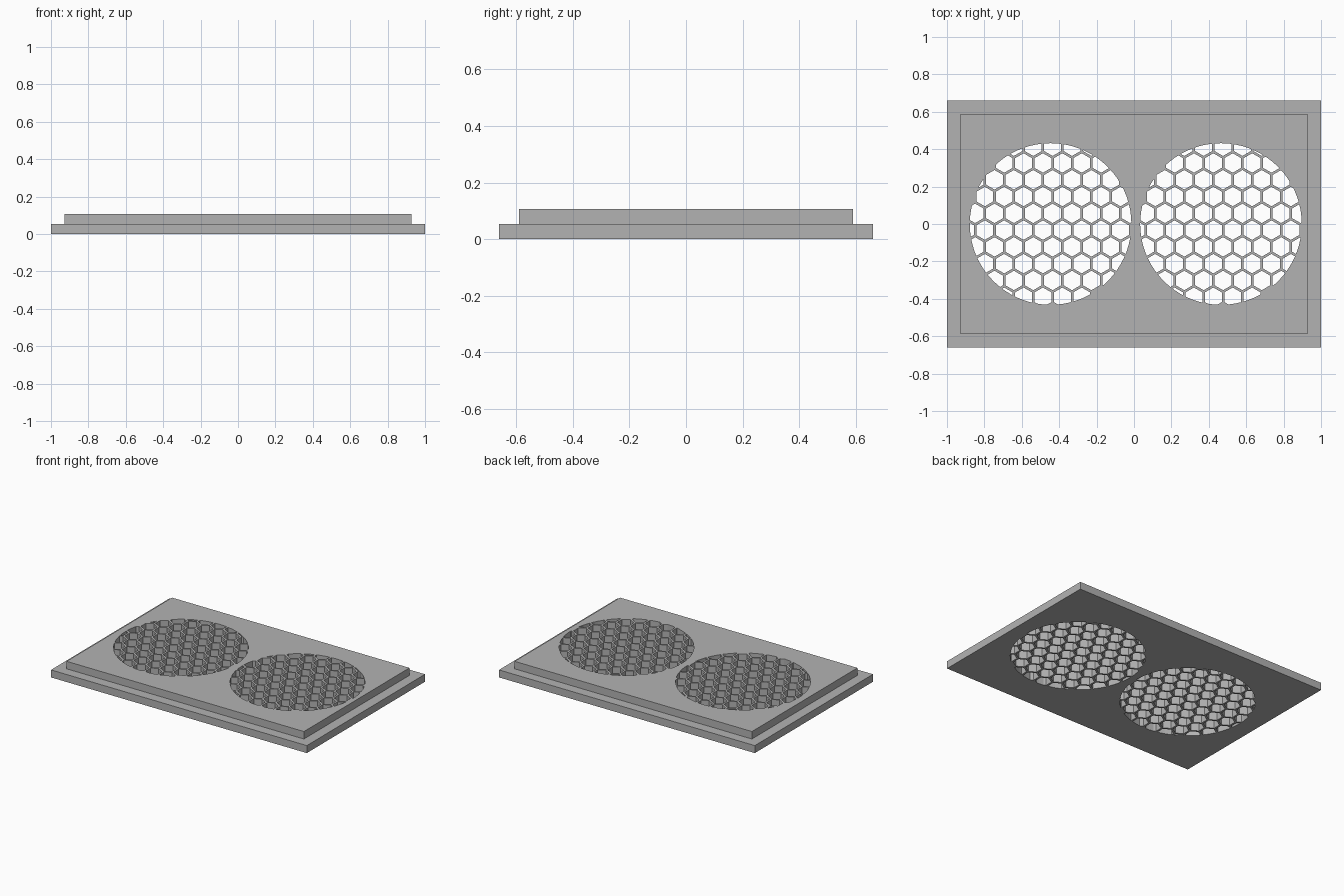
import bpy, bmesh, math
from mathutils import Vector

cube = bpy.data.objects.get("Cube")
if cube:
    bpy.data.objects.remove(cube, do_unlink=True)

BASE, STEP = (1.0, 0.66), (0.928, 0.589)   # half sizes of the two tiers
TIER = 0.053                               # height of each tier
RADIUS = 0.432                             # grille opening radius
CENTRES = (-0.446, 0.465)                  # grille centres along x
PITCH, WALL = 0.1036, 0.0135               # honeycomb spacing and wall width
ROW = PITCH * math.sqrt(3) / 2
SHIFT = Vector((0.011, 0.057))             # honeycomb offset from grille centre

grey = bpy.data.materials.new("plain_grey")
grey.use_nodes = True
colour = (0.45, 0.45, 0.45, 1)
grey.diffuse_color = colour
grey.node_tree.nodes["Principled BSDF"].inputs["Base Color"].default_value = colour


def make_object(name, bm):
    bmesh.ops.recalc_face_normals(bm, faces=bm.faces)
    mesh = bpy.data.meshes.new(name)
    bm.to_mesh(mesh)
    bm.free()
    mesh.materials.append(grey)
    obj = bpy.data.objects.new(name, mesh)
    bpy.context.collection.objects.link(obj)
    return obj


def ring(count, radius, start=0.0):
    angles = [start + math.tau * i / count for i in range(count)]
    return [Vector((math.cos(a), math.sin(a))) * radius for a in angles]


def clip_to_circle(poly, sides=72):
    """Trim a convex outline by each side of the round opening."""
    limit = RADIUS * math.cos(math.pi / sides)
    for normal in ring(sides, 1.0, math.pi / sides):
        result = []
        for i, b in enumerate(poly):
            a = poly[i - 1]
            da, db = a.dot(normal) - limit, b.dot(normal) - limit
            if (da > 0) != (db > 0):
                result.append(a.lerp(b, da / (da - db)))
            if db <= 0:
                result.append(b)
        poly = result
        if not poly:
            break
    # Drop coincident corners
    return [p for i, p in enumerate(poly) if (p - poly[i - 1]).length > 1e-5]


def area(poly):
    return abs(sum(poly[i - 1].cross(p) for i, p in enumerate(poly))) / 2


# Stepped plate: rectangle loops joined into one closed solid
bm = bmesh.new()
loops = []
for (hx, hy), z in ((BASE, 0), (BASE, TIER), (STEP, TIER), (STEP, 2 * TIER)):
    loops.append([bm.verts.new((sx * hx, sy * hy, z))
                  for sx, sy in ((-1, -1), (1, -1), (1, 1), (-1, 1))])
bm.faces.new(loops[0])
bm.faces.new(loops[-1])
for low, high in zip(loops, loops[1:]):
    for i in range(4):
        bm.faces.new((low[i - 1], low[i], high[i], high[i - 1]))
plate = make_object("grille_plate", bm)

# Honeycomb cells trimmed to the round openings
hexagon = ring(6, (PITCH - WALL) / math.sqrt(3), math.pi / 6)
cells = []
for row in range(-7, 8):
    for col in range(-7, 8):
        centre = SHIFT + Vector(((col + 0.5 * (row % 2)) * PITCH, row * ROW))
        cell = clip_to_circle([centre + p for p in hexagon])
        if len(cell) > 2 and area(cell) > 0.0001:
            cells.append(cell)

# Prism cutters for both grilles
bm = bmesh.new()
for cx in CENTRES:
    for cell in cells:
        low, high = [[bm.verts.new((p.x + cx, p.y, z)) for p in cell]
                     for z in (-0.1, 0.3)]
        bm.faces.new(low[::-1])
        bm.faces.new(high)
        for i in range(len(cell)):
            bm.faces.new((low[i - 1], low[i], high[i], high[i - 1]))
cutter = make_object("honeycomb_cutter", bm)
cutter.hide_render = True

# Cut the openings and discard the cutter
cut = plate.modifiers.new("honeycomb_cut", "BOOLEAN")
cut.operation = "DIFFERENCE"
cut.solver = "EXACT"
cut.object = cutter
bpy.context.view_layer.objects.active = plate
plate.select_set(True)
bpy.ops.object.modifier_apply(modifier=cut.name)
bpy.data.objects.remove(cutter, do_unlink=True)
